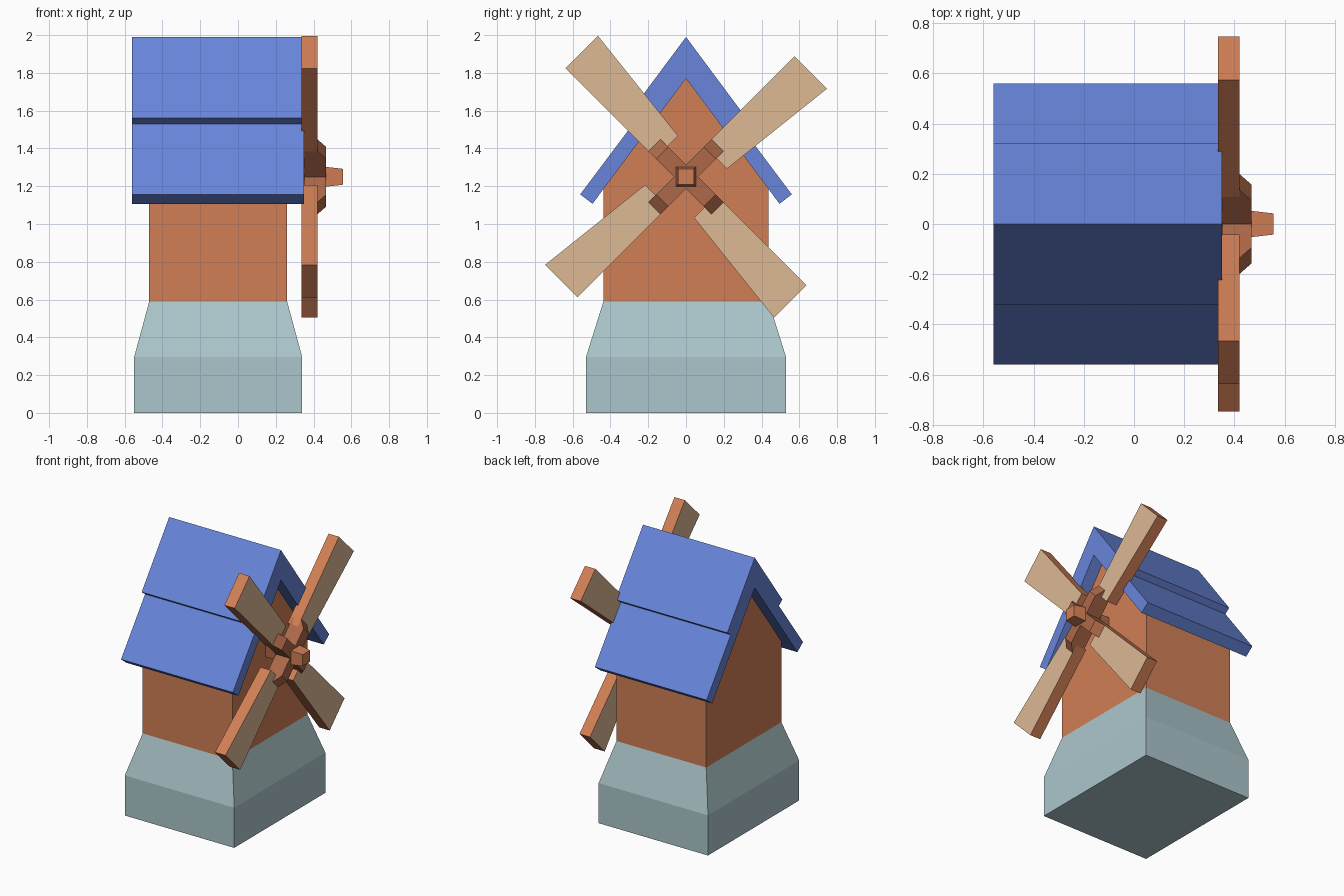
import bpy, bmesh, math
from mathutils import Matrix

if "Cube" in bpy.data.objects:
    bpy.data.objects.remove(bpy.data.objects["Cube"])


def mat(name, rgb):
    m = bpy.data.materials.new(name)
    m.diffuse_color = (*[(c / 255) ** 2.2 for c in rgb], 1)
    m.use_nodes = True
    m.node_tree.nodes["Principled BSDF"].inputs["Base Color"].default_value = m.diffuse_color
    return m


CLAY = mat("clay", (208, 126, 86))
HUB = mat("dark_clay", (172, 104, 74))
TAN = mat("tan_cloth", (220, 184, 148))
BLUE = mat("roof_blue", (104, 132, 218))
STONE = mat("stone", (170, 197, 202))
HUB_Z = 1.25


def loft(name, rings, mats):
    """Skin matching rings of points and cap both ends; caps take the last material."""
    bm = bmesh.new()
    loops = [[bm.verts.new(p) for p in r] for r in rings]
    n = len(loops[0])
    for a, b in zip(loops, loops[1:]):
        for i in range(n):
            bm.faces.new((a[i], a[(i + 1) % n], b[(i + 1) % n], b[i]))
    for cap in (loops[0], loops[-1]):
        bm.faces.new(cap).material_index = len(mats) - 1
    bmesh.ops.recalc_face_normals(bm, faces=bm.faces)
    me = bpy.data.meshes.new(name)
    bm.to_mesh(me)
    bm.free()
    ob = bpy.data.objects.new(name, me)
    bpy.context.collection.objects.link(ob)
    for m in mats:
        me.materials.append(m)
    return ob


def prism(name, profile, x0, x1, mats):
    """Extrude a (y, z) profile along x."""
    return loft(name, [[(x, y, z) for y, z in profile] for x in (x0, x1)], mats)


def box_ring(x0, x1, hy, z):
    return [(x0, -hy, z), (x1, -hy, z), (x1, hy, z), (x0, hy, z)]


def square_ring(x, h):
    return [(x, -h, HUB_Z - h), (x, h, HUB_Z - h), (x, h, HUB_Z + h), (x, -h, HUB_Z + h)]


# Stone base with tapered top
loft("base", [box_ring(-.55, .34, .53, 0), box_ring(-.55, .34, .53, .295),
              box_ring(-.47, .26, .437, .59)], [STONE])

# Gabled house body
prism("body", [(-.437, .59), (.437, .59), (.437, 1.185), (0, 1.77), (-.437, 1.185)],
      -.47, .26, [CLAY])

# Two-step roof, mirrored profile
half = [(.32, 1.56), (.28, 1.53), (.56, 1.157), (.495, 1.107)]
roof = [(0, 1.99)] + half + [(0, 1.77)] + [(-y, z) for y, z in reversed(half)]
prism("roof", roof, -.56, .35, [BLUE])

# Sails and hub arms, four around the axle
for i in range(4):
    spin = Matrix.Translation((0, 0, HUB_Z)) @ Matrix.Rotation(math.radians(45 + 90 * i), 4, 'X')
    sail = prism(f"sail_{i + 1}", [(.183, .045), (.183, -.123), (.857, -.198), (.857, .045)],
                 .335, .42, [CLAY, TAN])
    arm = loft(f"hub_arm_{i + 1}",
               [[(x, 0, -.045), (x, s, -.045), (x, s, .045), (x, 0, .045)]
                for x, s in ((.352, .236), (.42, .236), (.467, .178))], [HUB])
    for ob in (sail, arm):
        ob.matrix_world = spin

# Axle and nose cap
loft("axle", [square_ring(.24, .05), square_ring(.44, .05)], [HUB])
loft("nose_cap", [square_ring(.46, .053), square_ring(.556, .042)], [CLAY])
